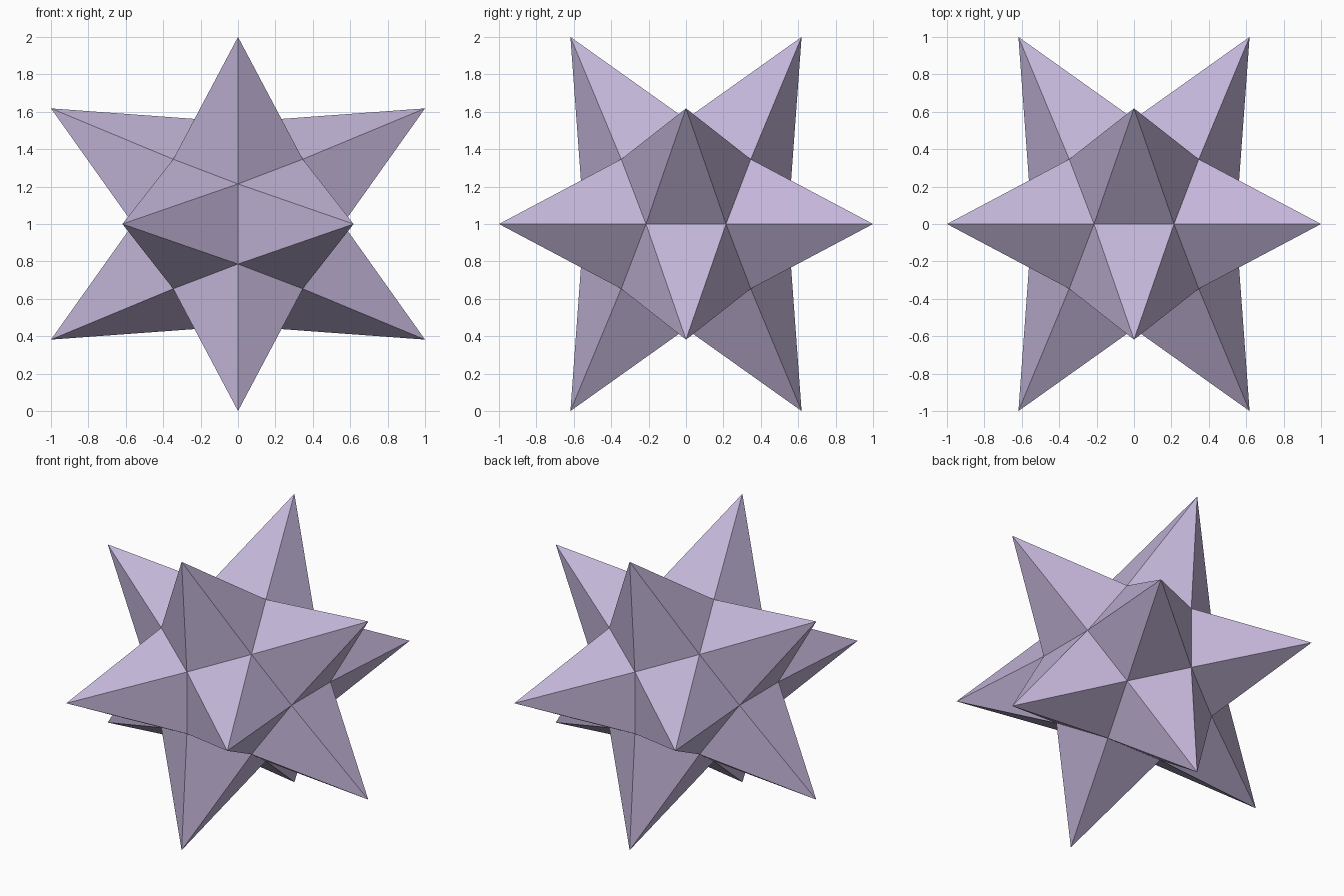
import bpy, bmesh, math
from mathutils import Vector

if "Cube" in bpy.data.objects:
    bpy.data.objects.remove(bpy.data.objects["Cube"])

PHI = (1 + math.sqrt(5)) / 2
CORE = 0.6 / math.sqrt(3)          # half-size of the cube inside the core
TIP = math.hypot(1, 1 / PHI)       # distance of the spike tips from the centre

# Core: regular dodecahedron as the hull of a cube and three rectangles
bm = bmesh.new()
signs = (-1, 1)
points = [Vector((x, y, z)) for x in signs for y in signs for z in signs]
for s in signs:
    for t in signs:
        p, q = s / PHI, t * PHI
        points += [Vector((p, 0, q)), Vector((q, p, 0)), Vector((0, q, p))]
for p in points:
    bm.verts.new(p * CORE)
bmesh.ops.convex_hull(bm, input=bm.verts[:])
bmesh.ops.dissolve_limit(bm, angle_limit=math.radians(2),
                         verts=bm.verts[:], edges=bm.edges[:])

# Spikes: poke each pentagon and pull its centre outwards
poked = bmesh.ops.poke(bm, faces=bm.faces[:])
for v in poked["verts"]:
    v.co = v.co.normalized() * TIP

# Rest on the ground
bmesh.ops.translate(bm, verts=bm.verts[:], vec=(0, 0, 1))
bmesh.ops.recalc_face_normals(bm, faces=bm.faces[:])

mesh = bpy.data.meshes.new("spiked_star")
bm.to_mesh(mesh)
bm.free()
star = bpy.data.objects.new("spiked_star", mesh)
bpy.context.collection.objects.link(star)

# Single pale purple colour
mat = bpy.data.materials.new("pale_purple")
mat.diffuse_color = (0.546, 0.465, 0.69, 1)
mat.use_nodes = True
mat.node_tree.nodes["Principled BSDF"].inputs["Base Color"].default_value = mat.diffuse_color
mesh.materials.append(mat)
